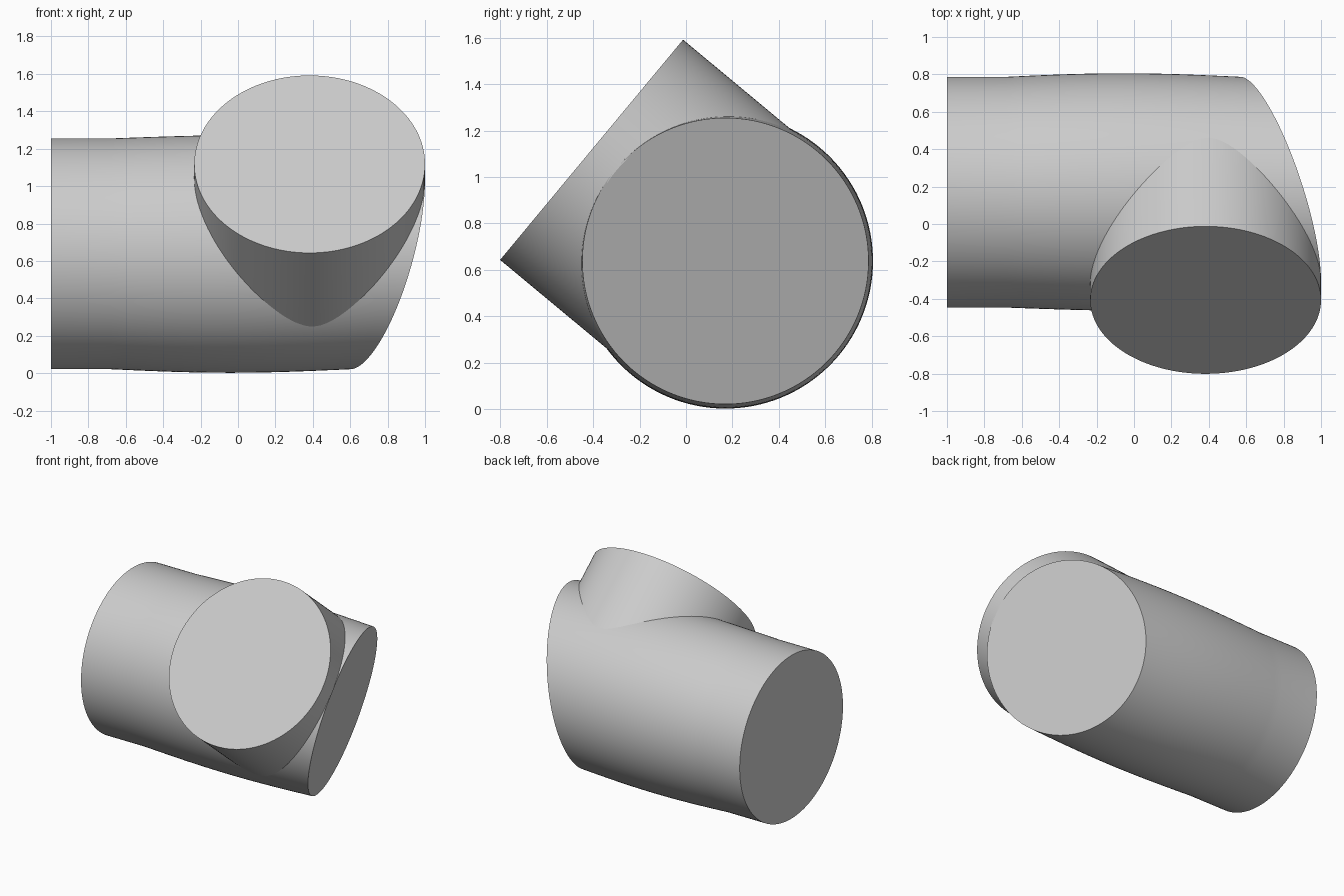
import bpy, bmesh, math
from mathutils import Vector

cube = bpy.data.objects.get("Cube")
if cube:
    bpy.data.objects.remove(cube, do_unlink=True)

SEG = 128
R_END, R_MID = 0.617, 0.636              # body radius at the ends and at the bulge
AXIS = Vector((0, 0.17, 0.638))          # point on the body axis
OUT = Vector((0, -0.769, 0.639))         # direction of the branch
SIDE = Vector((0, 0.639, 0.769))         # across the branch
BRANCH_X, BRANCH_LEN = 0.383, 0.75

grey = bpy.data.materials.new("plain grey")
grey.use_nodes = True
colour = (0.6, 0.6, 0.6, 1)
grey.diffuse_color = colour
grey.node_tree.nodes["Principled BSDF"].inputs["Base Color"].default_value = colour


def loft(name, rings, cap_start=True):
    """Join rings of points into a capped, smooth-sided tube."""
    bm = bmesh.new()
    loops = [[bm.verts.new(p) for p in ring] for ring in rings]
    for a, b in zip(loops, loops[1:]):
        for i in range(SEG):
            j = (i + 1) % SEG
            bm.faces.new((a[i], a[j], b[j], b[i]))
    if cap_start:
        bm.faces.new(loops[0])
    bm.faces.new(loops[-1])
    bmesh.ops.recalc_face_normals(bm, faces=bm.faces)
    mesh = bpy.data.meshes.new(name)
    bm.to_mesh(mesh)
    bm.free()
    mesh.materials.append(grey)
    obj = bpy.data.objects.new(name, mesh)
    bpy.context.collection.objects.link(obj)
    bpy.ops.object.select_all(action='DESELECT')
    obj.select_set(True)
    bpy.context.view_layer.objects.active = obj
    bpy.ops.object.shade_smooth_by_angle(angle=math.radians(30))
    return obj


angles = [2 * math.pi * i / SEG for i in range(SEG)]


# Main body: straight collar, gentle bulge, slanted far end
def body_ring(u, r):
    ring = []
    for a in angles:
        s, t = r * math.cos(a), r * math.sin(a)
        end = 0.756 + 0.395 * s
        x = -1 if u < 0 else -0.68 + u * (end + 0.68)
        ring.append(AXIS + OUT * s + SIDE * t + Vector((x, 0, 0)))
    return ring


STEPS = 20
rings = [body_ring(-1, R_END)]
for k in range(STEPS + 1):
    u = k / STEPS
    rings.append(body_ring(u, R_END + (R_MID - R_END) * math.sin(math.pi * u)))
loft("main_body", rings)

# Branch: cylinder whose hidden foot follows the body's curve
foot, rim = [], []
for a in angles:
    x, t = R_END * math.cos(a), R_END * math.sin(a)
    wall = AXIS + SIDE * t + Vector((BRANCH_X + x, 0, 0))
    foot.append(wall + OUT * (abs(x) * 0.99))
    rim.append(wall + OUT * BRANCH_LEN)
loft("branch", [foot, rim], cap_start=False)
